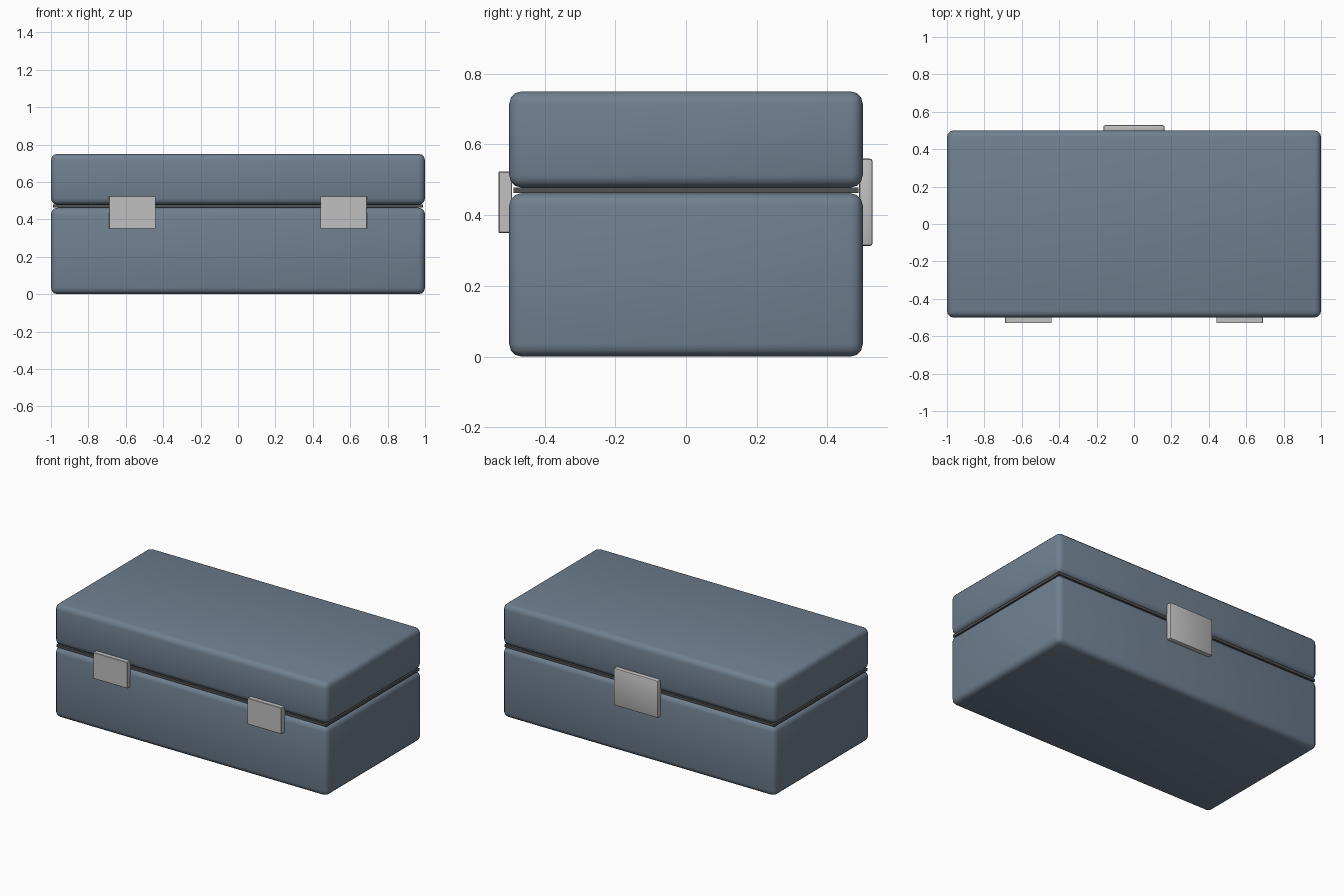
import bpy

if "Cube" in bpy.data.objects:
    bpy.data.objects.remove(bpy.data.objects["Cube"])


def material(name, colour):
    m = bpy.data.materials.new(name)
    m.diffuse_color = (*colour, 1)
    m.use_nodes = True
    m.node_tree.nodes["Principled BSDF"].inputs["Base Color"].default_value = m.diffuse_color
    return m


slate = material("slate_blue_grey", (0.162, 0.216, 0.279))
silver = material("silver_metal", (0.527, 0.527, 0.535))
rubber = material("dark_rubber", (0.08, 0.085, 0.09))


def box(name, low, high, mat, bevel=0.0, segments=1):
    """Box between two corners, with optional rounded edges."""
    centre = [(a + b) / 2 for a, b in zip(low, high)]
    bpy.ops.mesh.primitive_cube_add(size=1, location=centre)
    ob = bpy.context.object
    ob.name = name
    ob.scale = [b - a for a, b in zip(low, high)]
    bpy.ops.object.transform_apply(location=False, rotation=False, scale=True)
    ob.data.materials.append(mat)
    if bevel:
        mod = ob.modifiers.new("rounded_edges", 'BEVEL')
        mod.width = bevel
        mod.segments = segments
        bpy.ops.object.modifier_apply(modifier=mod.name)
        bpy.ops.object.shade_smooth_by_angle(angle=0.6)
    return ob


# Case shells and the seal between them
box("case_base", (-1, -0.5, 0), (1, 0.5, 0.462), slate, 0.035, 3)
box("case_lid", (-1, -0.5, 0.478), (1, 0.5, 0.75), slate, 0.035, 3)
box("seal", (-0.988, -0.488, 0.462), (0.988, 0.488, 0.478), rubber)

# Two front latches
for side, x in (("left", -0.565), ("right", 0.565)):
    box("front_latch_" + side, (x - 0.125, -0.53, 0.35),
        (x + 0.125, -0.492, 0.523), silver, 0.002)

# Back hinge plate
box("back_hinge", (-0.163, 0.49, 0.313), (0.163, 0.528, 0.56), silver, 0.008, 2)
